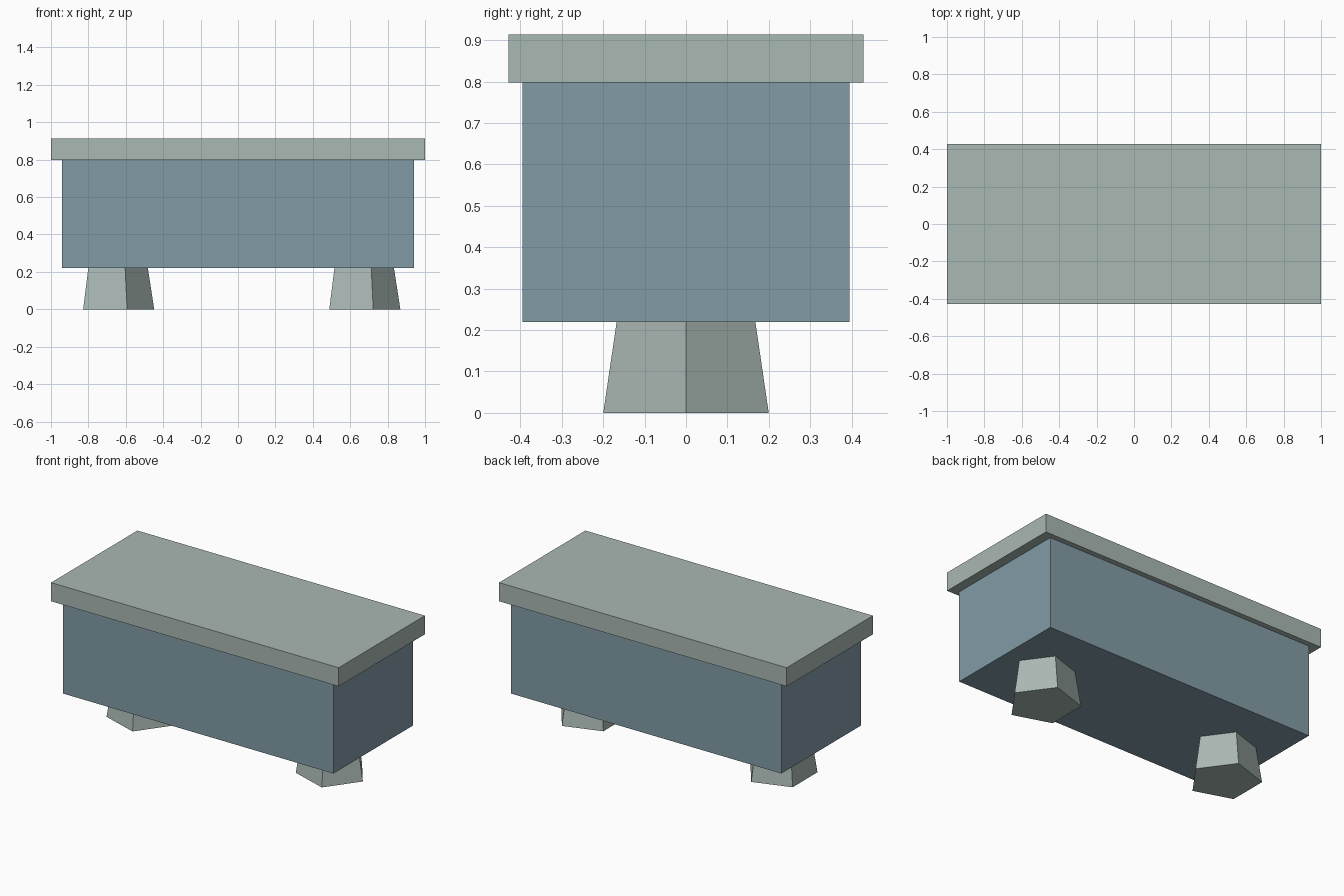
import bpy
import math

if "Cube" in bpy.data.objects:
    bpy.data.objects.remove(bpy.data.objects["Cube"])


def material(name, rgb):
    m = bpy.data.materials.new(name)
    m.diffuse_color = (*rgb, 1.0)
    m.use_nodes = True
    m.node_tree.nodes["Principled BSDF"].inputs["Base Color"].default_value = m.diffuse_color
    return m


stone = material("pale grey green", (0.40, 0.48, 0.455))
blue = material("slate blue", (0.225, 0.33, 0.385))


def box(name, size_x, size_y, z0, z1, mat):
    bpy.ops.mesh.primitive_cube_add(size=1, location=(0, 0, (z0 + z1) / 2))
    ob = bpy.context.object
    ob.name = name
    ob.scale = (size_x, size_y, z1 - z0)
    bpy.ops.object.transform_apply(location=False, rotation=False, scale=True)
    ob.data.materials.append(mat)
    return ob


BODY_BOTTOM, BODY_TOP, LID_TOP = 0.22, 0.797, 0.914

# Main chest and overhanging lid
box("body", 1.88, 0.79, BODY_BOTTOM, BODY_TOP, blue)
box("lid", 2.0, 0.857, BODY_TOP, LID_TOP, stone)

# Tapered five-sided feet, one corner pointing to +x
for name, x in (("left_foot", -0.658), ("right_foot", 0.658)):
    bpy.ops.mesh.primitive_cone_add(
        vertices=5, radius1=0.21, radius2=0.176, depth=BODY_BOTTOM,
        location=(x, 0, BODY_BOTTOM / 2))
    foot = bpy.context.object
    foot.name = name
    # The first cone corner points to +y, so turn it a quarter to +x
    first = max(foot.data.vertices, key=lambda v: v.co.xy.length).co
    foot.rotation_euler.z = -math.atan2(first.y, first.x)
    bpy.ops.object.transform_apply(location=False, rotation=True, scale=False)
    foot.data.materials.append(stone)
